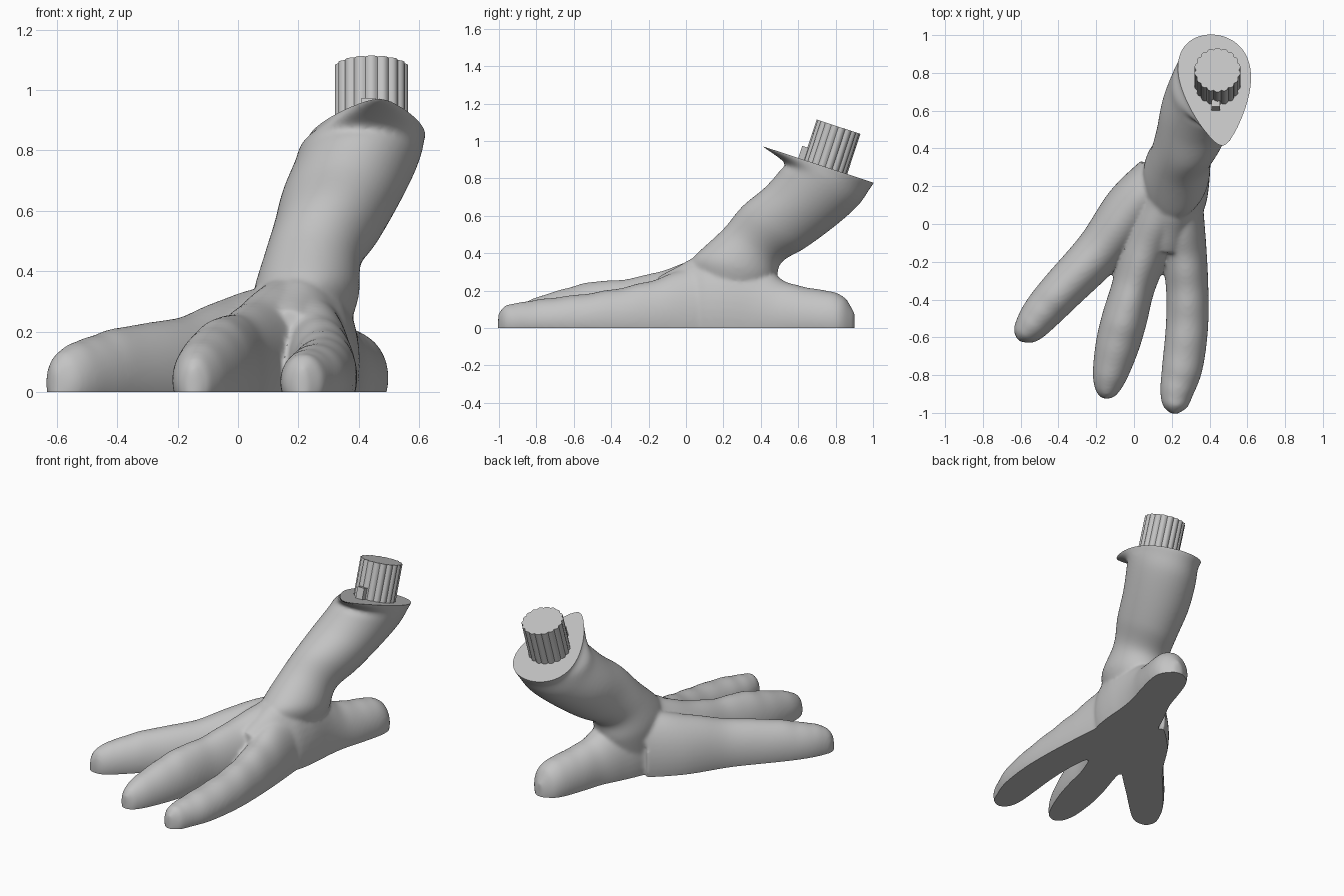
import bpy, bmesh, math
from mathutils import Vector

cube = bpy.data.objects.get("Cube")
if cube:
    bpy.data.objects.remove(cube)

grey = bpy.data.materials.new("plain_grey")
grey.use_nodes = True
COLOUR = (0.55, 0.55, 0.55, 1)
grey.diffuse_color = COLOUR
grey.node_tree.nodes["Principled BSDF"].inputs["Base Color"].default_value = COLOUR

SIDES = 40
UP = Vector((0, 0.312, 0.95)).normalized()     # normal of the slanted leg top
BACK = Vector((0, UP.z, -UP.y))                # direction towards the heel on it
PEG_BASE = Vector((0.442, 0.745, 0.862))


def add_object(name, bm, angle):
    mesh = bpy.data.meshes.new(name)
    bmesh.ops.recalc_face_normals(bm, faces=bm.faces[:])
    bm.to_mesh(mesh)
    bm.free()
    mesh.materials.append(grey)
    ob = bpy.data.objects.new(name, mesh)
    bpy.context.collection.objects.link(ob)
    if angle:
        bpy.ops.object.select_all(action="DESELECT")
        ob.select_set(True)
        bpy.context.view_layer.objects.active = ob
        bpy.ops.object.shade_smooth_by_angle(angle=math.radians(angle))
    return ob


def spline(items, steps):
    """Catmull-Rom interpolation through a list of vectors."""
    out = []
    for i in range(len(items) - 1):
        a, b = items[max(i - 1, 0)], items[i]
        c, d = items[i + 1], items[min(i + 2, len(items) - 1)]
        for k in range(steps):
            t = k / steps
            out.append(b + (c - a) * (t / 2) + (a * 2 - b * 5 + c * 4 - d) * (t * t / 2)
                       + (b * 3 - a - c * 3 + d) * (t ** 3 / 2))
    return out + [items[-1]]


def loft(bm, rings):
    loops = [[bm.verts.new(p) for p in ring] for ring in rings]
    n = len(loops[0])
    for lo, hi in zip(loops, loops[1:]):
        for j in range(n):
            bm.faces.new((lo[j], lo[(j + 1) % n], hi[(j + 1) % n], hi[j]))
    bm.faces.new(loops[0][::-1])
    bm.faces.new(loops[-1])


def oval(centre, a, b, pinch=lambda u: 1, lean=0):
    ring = []
    for j in range(SIDES):
        t = math.tau * j / SIDES
        u = math.cos(t)
        ring.append(centre + a * u + b * math.sin(t) * pinch(u) + Vector((lean * -u, 0, 0)))
    return ring


def toe(bm, stations, ripple):
    """Stations are x, y, half width, height; the lower part dips below ground."""
    path = spline([Vector(s) for s in stations], 8)
    rings = []
    for i, (x, y, w, h) in enumerate(path):
        d = path[min(i + 1, len(path) - 1)] - path[max(i - 1, 0)]
        side = Vector((-d[1], d[0], 0)).normalized()
        h *= 1 + ripple * math.sin(i * 0.9)
        rings.append(oval(Vector((x, y, 0.25 * h)), Vector((0, 0, 0.75 * h)), side * w))
    loft(bm, rings)


# Toes and palm
foot = bmesh.new()
toe(foot, [(-.61, -.615, .015, .075), (-.59, -.59, .06, .125), (-.545, -.54, .088, .16),
           (-.48, -.46, .105, .185), (-.385, -.355, .115, .215), (-.18, -.14, .13, .25),
           (-.01, .08, .15, .32), (.14, .24, .14, .36)], .006)
toe(foot, [(-.15, -.925, .015, .075), (-.146, -.895, .055, .115), (-.13, -.81, .09, .16),
           (-.09, -.65, .115, .21), (-.05, -.5, .12, .248), (0, -.32, .115, .262),
           (.07, -.1, .14, .315), (.16, .1, .17, .39)], .006)
toe(foot, [(.215, -1.005, .015, .075), (.217, -.965, .065, .12), (.228, -.88, .09, .138),
           (.257, -.75, .108, .158), (.28, -.55, .112, .182), (.282, -.35, .112, .215),
           (.265, -.15, .12, .265), (.235, .05, .135, .34)], .012)
toe(foot, [(.16, -.15, .13, .27), (.19, .02, .15, .365), (.21, .14, .175, .4),
           (.235, .28, .17, .4), (.27, .41, .145, .33), (.31, .53, .125, .25),
           (.35, .66, .123, .215), (.385, .78, .115, .195), (.4, .85, .09, .16),
           (.41, .9, .025, .08)], .006)

# Leg: front y, z, back y, z, then x range of every section
sections = [(.02, .35, .42, .08, .05, .36), (.06, .4, .48, .24, .05, .4),
            (.2, .53, .51, .35, .085, .41), (.3, .65, .64, .43, .117, .475),
            (.42, .75, .8, .548, .145, .54), (.5, .84, .92, .655, .185, .59),
            (.525, .885, .98, .74, .21, .613)]
leg = []
for fy, fz, by, bz, x0, x1 in sections:
    mid = Vector(((x0 + x1) / 2, (fy + by) / 2, (fz + bz) / 2))
    leg.append(oval(mid, Vector((0, by - fy, bz - fz)) / 2, Vector(((x1 - x0) / 2, 0, 0))))
rim = oval(Vector((.437, .706, .873)), BACK * .314, Vector((.202, 0, 0)),
           lambda u: .88 + .4 * u, .03)
columns = [spline([ring[j] for ring in leg + [rim]], 6) for j in range(SIDES)]
loft(foot, list(zip(*columns)) + [[p + UP * .1 for p in rim]])

# Fuse the volumes, then slice off the sole and the slanted leg top
blank = add_object("foot_blank", foot, 0)
remesh = blank.modifiers.new("fuse", "REMESH")
remesh.mode = "VOXEL"
remesh.voxel_size = 0.01
smooth = blank.modifiers.new("soften", "SMOOTH")
smooth.factor = 0.5
smooth.iterations = 10
bpy.context.view_layer.update()
fused = blank.evaluated_get(bpy.context.evaluated_depsgraph_get())
body = bmesh.new()
body.from_mesh(fused.to_mesh())
fused.to_mesh_clear()
bpy.data.objects.remove(blank)
for point, normal in ((Vector(), Vector((0, 0, -1))), (PEG_BASE, UP)):
    cut = bmesh.ops.bisect_plane(body, geom=body.verts[:] + body.edges[:] + body.faces[:],
                                 plane_co=point, plane_no=normal, clear_outer=True)
    rim_edges = [e for e in cut["geom_cut"] if isinstance(e, bmesh.types.BMEdge)]
    bmesh.ops.holes_fill(body, edges=rim_edges, sides=0)
add_object("foot_and_leg", body, 40)

# Fluted peg
peg = bmesh.new()
FLUTES, PER = 18, 6
outline = []
for j in range(FLUTES * PER):
    t = math.tau * j / (FLUTES * PER)
    r = .114 + .009 * abs(math.sin(FLUTES * t / 2))
    outline.append(PEG_BASE + Vector((1, 0, 0)) * r * math.cos(t) + BACK * r * math.sin(t))
loft(peg, [[p + UP * h for p in outline] for h in (-.01, .226)])
add_object("fluted_peg", peg, 30)

# Small locating key in front of the peg
key = bmesh.new()
corners = [PEG_BASE + Vector((x - .01, 0, 0)) + BACK * y
           for x, y in ((-.023, -.152), (.023, -.152), (.023, -.1), (-.023, -.1))]
loft(key, [[p + UP * h for p in corners] for h in (-.01, .068)])
add_object("peg_key", key, 0)
